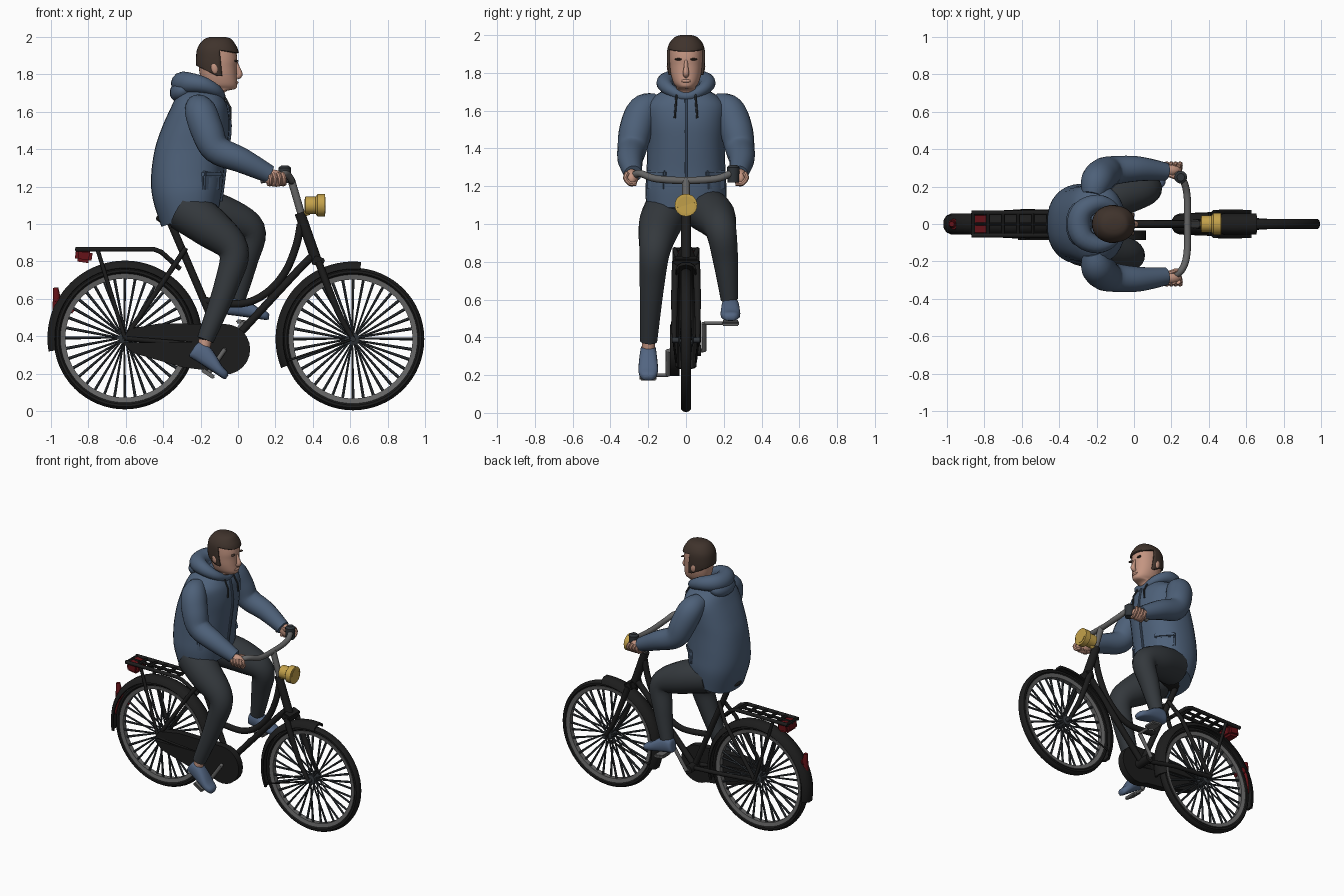
import bpy, bmesh
from math import sin, cos, pi, radians
from mathutils import Vector, Matrix

if "Cube" in bpy.data.objects:
    bpy.data.objects.remove(bpy.data.objects["Cube"])


def material(name, *rgb):
    m = bpy.data.materials.new(name)
    m.use_nodes = True
    m.diffuse_color = (*rgb, 1)
    bsdf = next(n for n in m.node_tree.nodes if n.type == 'BSDF_PRINCIPLED')
    bsdf.inputs["Base Color"].default_value = (*rgb, 1)
    return m


BLACK = material("black paint", .012, .012, .012)
STEEL = material("grey steel", .13, .13, .13)
SPOKE = material("dark spokes", .03, .036, .042)
JACKET = material("blue jacket", .075, .118, .19)
TROUSER = material("charcoal trousers", .034, .04, .046)
SHOE = material("blue shoes", .085, .13, .22)
SKIN = material("skin", .55, .3, .22)
HAIR = material("brown hair", .05, .033, .025)
GOLD = material("brass lamp", .55, .36, .07)
RED = material("red reflector", .13, .006, .009)


def finish(name, bm, mat, angle=40):
    bmesh.ops.recalc_face_normals(bm, faces=bm.faces)
    me = bpy.data.meshes.new(name)
    bm.to_mesh(me)
    bm.free()
    me.materials.append(mat)
    me.shade_smooth()
    me.set_sharp_from_angle(angle=radians(angle))
    ob = bpy.data.objects.new(name, me)
    bpy.context.collection.objects.link(ob)
    return ob


def ellipse(c, u, v, n=12, e=1.0):
    """Ring of points; e below 1 makes it squarer."""
    out = []
    for i in range(n):
        a, b = cos(2 * pi * i / n), sin(2 * pi * i / n)
        a, b = [abs(t) ** e * (1 if t > 0 else -1) for t in (a, b)]
        out.append(c + u * a + v * b)
    return out


def add_loft(bm, rings, closed=False, caps=True):
    vs = [[bm.verts.new(p) for p in r] for r in rings]
    n = len(vs[0])
    for i in range(len(vs) if closed else len(vs) - 1):
        a, b = vs[i], vs[(i + 1) % len(vs)]
        for j in range(n):
            k = (j + 1) % n
            bm.faces.new((a[j], a[k], b[k], b[j]))
    if caps and not closed:
        bm.faces.new(vs[0])
        bm.faces.new(vs[-1])


def spline(rows, k, closed=False):
    """Catmull-Rom subdivision of rows of any width."""
    p = [Vector(r) for r in rows]
    n = len(p)
    at = (lambda i: p[i % n]) if closed else (lambda i: p[min(max(i, 0), n - 1)])
    out = []
    for i in range(n if closed else n - 1):
        a, b, c, d = at(i - 1), at(i), at(i + 1), at(i + 2)
        for s in range(k):
            t = s / k
            out.append((b * 2 + (c - a) * t + (a * 2 - b * 5 + c * 4 - d) * t * t
                        + (b * 3 - a - c * 3 + d) * t ** 3) * .5)
    return out if closed else out + [p[-1]]


def add_tube(bm, pts, r, n=10, k=1, closed=False):
    """Round tube; r is one radius or one for each point."""
    rs = r if isinstance(r, (list, tuple)) else [r] * len(pts)
    rows = spline([(*p, q) for p, q in zip(pts, rs)], k, closed)
    cs = [Vector(w[:3]) for w in rows]
    m, rings, nor = len(cs), [], Vector((.13, .9, .37))
    for i, c in enumerate(cs):
        nxt = cs[(i + 1) % m] if closed else cs[min(i + 1, m - 1)]
        prv = cs[i - 1] if closed or i else cs[0]
        t = (nxt - prv).normalized()
        nor = (nor - t * nor.dot(t)).normalized()
        rings.append(ellipse(c, nor * rows[i][3], t.cross(nor) * rows[i][3], n))
    add_loft(bm, rings, closed)


def tube(name, pts, r, mat, n=10, k=1, closed=False):
    bm = bmesh.new()
    add_tube(bm, pts, r, n, k, closed)
    return finish(name, bm, mat)


def ball(name, loc, size, mat, rot=(0, 'Y')):
    bm = bmesh.new()
    m = Matrix.Translation(loc) @ Matrix.Rotation(radians(rot[0]), 4, rot[1]) @ Matrix.Diagonal((*size, 1))
    bmesh.ops.create_uvsphere(bm, u_segments=16, v_segments=10, radius=1, matrix=m)
    return finish(name, bm, mat, 60)


def box(name, loc, size, mat, rot=(0, 'Y'), bevel=.006):
    bm = bmesh.new()
    m = Matrix.Translation(loc) @ Matrix.Rotation(radians(rot[0]), 4, rot[1]) @ Matrix.Diagonal((*size, 1))
    bmesh.ops.create_cube(bm, size=1, matrix=m)
    bmesh.ops.bevel(bm, geom=bm.edges[:], offset=bevel, segments=2, affect='EDGES')
    return finish(name, bm, mat)


def wheel_sweep(name, section, hub, a0, a1, mat, steps=48):
    """Sweep a closed (radius, y) section around the axle, from a0 to a1 degrees."""
    closed = a1 - a0 == 360
    rings = []
    for i in range(steps if closed else steps + 1):
        a = radians(a0 + (a1 - a0) * i / steps)
        rings.append([hub + Vector((r * cos(a), y, r * sin(a))) for r, y in section])
    bm = bmesh.new()
    add_loft(bm, rings, closed)
    return finish(name, bm, mat)


def sides(pts, s):
    return [(x, y * s, z) for x, y, z in pts]


# Wheels with spokes and mudguards
REAR, FRONT = Vector((-.605, 0, .39)), Vector((.615, 0, .385))
tyre = [(.36 + .021 * cos(a * pi / 5), .028 * sin(a * pi / 5)) for a in range(10)]
rim = [(.318, -.017), (.345, -.023), (.345, .023), (.318, .017)]
arch = [(.375, -.055), (.398, -.045), (.414, -.02), (.414, .02), (.398, .045), (.375, .055),
        (.372, .048), (.392, .036), (.4, 0), (.392, -.036), (.372, -.048)]
for label, hub, a0, a1 in (("rear", REAR, -15, 190), ("front", FRONT, 84, 202)):
    wheel_sweep(label + "_tyre", tyre, hub, 0, 360, BLACK, 64)
    wheel_sweep(label + "_rim", rim, hub, 0, 360, STEEL, 64)
    wheel_sweep(label + "_mudguard", arch, hub, a0, a1, BLACK)
    tube(label + "_hub", [hub + Vector((0, y, 0)) for y in (-.075, -.04, -.035, .035, .04, .075)],
         [.014, .014, .034, .034, .014, .014], SPOKE, 14)
    bm = bmesh.new()
    for i in range(36):
        a, side = 2 * pi * i / 36, .028 * (-1) ** i
        lean = a + .16 * (-1) ** (i // 2)
        add_tube(bm, [hub + Vector((.025 * cos(lean), side, .025 * sin(lean))),
                      hub + Vector((.325 * cos(a), side * .2, .325 * sin(a)))], [.005, .0085], 6)
    finish(label + "_spokes", bm, SPOKE)

# Frame
tube("seat_tube", [(-.37, 0, 1.03), (-.07, 0, .33)], .02, BLACK)
tube("swept_top_tube", [(.335, 0, 1.0), (.31, 0, .88), (.25, 0, .74), (.15, 0, .63), (.02, 0, .575), (-.18, 0, .59)],
     .021, BLACK, k=6)
tube("down_tube", [(.4, 0, .83), (.3, 0, .73), (-.06, 0, .34)], .021, BLACK, k=4)
tube("head_tube", [(.33, 0, 1.06), (.425, 0, .79)], .028, BLACK, 14)
tube("bottom_bracket", [(-.07, -.08, .33), (-.07, .08, .33)], .03, BLACK, 14)
box("fork_crown", (.43, 0, .8), (.06, .13, .05), BLACK, (20, 'Y'))
for s, w in ((-1, "right"), (1, "left")):
    tube(w + "_fork_blade", sides([(.43, .055, .8), (.49, .06, .64), (.55, .062, .5), (.615, .062, .385)], s),
         [.02, .019, .016, .013], BLACK, k=4)
    tube(w + "_seat_stay", sides([(-.28, .02, .87), (-.36, .062, .75), (-.605, .065, .39)], s), .014, BLACK)
    tube(w + "_chain_stay", sides([(-.07, .03, .33), (-.3, .062, .36), (-.605, .065, .39)], s), .015, BLACK)
    tube(w + "_rack_stay", sides([(-.75, .06, .86), (-.605, .068, .39)], s), .011, BLACK)
    tube(w + "_rack_rail", sides([(-.87, .06, .865), (-.45, .06, .865), (-.41, .055, .85), (-.31, .02, .76)], s),
         .013, BLACK)
    tube(w + "_mudguard_stay", sides([(.615, .066, .385), (.265, .052, .27)], s), .006, BLACK)
for i in range(6):
    x = -.86 + .08 * i
    tube("rack_crossbar", [(x, -.06, .865), (x, .06, .865)], .012, BLACK, 8)
tube("rack_spine", [(-.87, 0, .862), (-.45, 0, .862)], .01, BLACK, 8)
ball("saddle", (-.33, 0, 1.03), (.11, .08, .035), BLACK)

# Chain guard: a rounded front with two arms running to the rear hub
outline = [(-.07 + .135 * cos(radians(a)), .33 + .135 * sin(radians(a))) for a in range(-120, 91, 15)]
outline += [(-.42, .468), (-.58, .44), (-.61, .4), (-.24, .37), (-.62, .365), (-.56, .31), (-.3, .235)]
bm = bmesh.new()
face = bm.faces.new([bm.verts.new((x, -.085, z)) for x, z in outline])
new = bmesh.ops.extrude_face_region(bm, geom=[face])["geom"]
bmesh.ops.translate(bm, vec=(0, .05, 0), verts=[g for g in new if isinstance(g, bmesh.types.BMVert)])
finish("chain_guard", bm, BLACK)

# Cranks and pedals
for w, y0, y1, px, pz in (("right", -.095, -.2, -.16, .2), ("left", .095, .235, .03, .475)):
    tube(w + "_crank", [(-.07, y0 * .8, .33), (-.07, y0, .33), (px, y0, pz)], .013, STEEL)
    tube(w + "_pedal_axle", [(px, y0, pz), (px, y1, pz)], .01, STEEL)
    box(w + "_pedal", (px, y1, pz), (.08, .09, .022), STEEL, (33 if y0 < 0 else 8, 'Y'))

# Handlebar, bell and lamps
tube("stem", [(.345, 0, 1.03), (.285, 0, 1.235)], .021, STEEL, 12)
half = [(.12, .28, 1.235), (.2, .28, 1.25), (.255, .245, 1.268), (.283, .16, 1.24)]
tube("handlebar", half + [(.285, 0, 1.23)] + sides(half, -1)[::-1], .019, STEEL, 12, 6)
tube("bell", [(.25, .25, 1.22), (.25, .25, 1.3), (.25, .25, 1.312)], [.03, .034, .02], SPOKE, 14)
tube("headlamp", [(x, 0, 1.1) for x in (.355, .36, .415, .425, .465, .469, .45)],
     [.025, .046, .046, .06, .06, .046, .04], GOLD, 20)
tube("headlamp_lens", [(.44, 0, 1.1), (.456, 0, 1.1)], .043, STEEL, 20)
tube("headlamp_bracket", [(.335, 0, 1.05), (.38, 0, 1.065)], .016, GOLD)
box("rack_reflector", (-.825, 0, .83), (.09, .12, .07), RED, (8, 'Y'), .015)
tube("mudguard_reflector", [(-.975, 0, .66), (-.965, 0, .57), (-.985, 0, .43)], [.014, .026, .012], RED)
tube("mudguard_reflector_arm", [(-.965, 0, .6), (-.88, 0, .53)], [.03, .012], RED)

# Legs and shoes
shoe_rows = [(-.09, .01, .07, .022), (-.08, 0, .095, .04), (-.03, 0, .105, .045), (.03, 0, .085, .05),
             (.09, 0, .055, .052), (.13, 0, .045, .04), (.145, .005, .03, .02)]
legs = (("right", [(-.29, -.1, 1.08), (-.16, -.14, .99), (-.025, -.165, .86), (-.06, -.18, .68), (-.175, -.198, .38)],
         (-.19, -.2, .245), 33),
        ("left", [(-.25, .1, 1.08), (-.08, .15, 1.04), (.065, .185, .965), (.04, .21, .8), (-.005, .23, .6)],
         (.02, .235, .505), 8))
for w, path, foot, pitch in legs:
    tube(w + "_trouser_leg", path, [.12, .112, .083, .066, .046], TROUSER, 18, 6)
    place = Matrix.Translation(foot) @ Matrix.Rotation(radians(pitch), 4, 'Y')
    ankle = place @ Vector((-.035, 0, .06))
    tube(w + "_ankle", [path[-1], ankle], .035, SKIN, 14)
    bm = bmesh.new()
    add_loft(bm, [ellipse(Vector((x, 0, (a + b) / 2)), Vector((0, h, 0)), Vector((0, 0, (b - a) / 2)), 16, .75)
                  for x, a, b, h in spline(shoe_rows, 3)])
    bm.transform(place)
    finish(w + "_shoe", bm, SHOE, 60)

# Jacket body: rows of back x, back z, front x, front z, half width
body = [(-.41, .985, -.1, 1.09, .2), (-.455, 1.13, -.085, 1.18, .215), (-.465, 1.25, -.075, 1.28, .21),
        (-.445, 1.4, -.055, 1.42, .205), (-.405, 1.52, -.045, 1.53, .21), (-.36, 1.62, -.055, 1.62, .21),
        (-.33, 1.68, -.075, 1.67, .17), (-.29, 1.72, -.09, 1.7, .11), (-.25, 1.74, -.12, 1.71, .07)]
bm = bmesh.new()
add_loft(bm, [ellipse(Vector(((a + c) / 2, 0, (b + d) / 2)), Vector(((c - a) / 2, 0, (d - b) / 2)),
                      Vector((0, h, 0)), 32, .85) for a, b, c, d, h in spline(body, 4)])
finish("jacket_body", bm, JACKET, 60)
tube("hood", [(-.09, 0, 1.675), (-.115, .085, 1.71), (-.19, .112, 1.745), (-.27, .075, 1.755), (-.295, 0, 1.75),
              (-.27, -.075, 1.755), (-.19, -.112, 1.745), (-.115, -.085, 1.71)],
     [.025, .032, .045, .058, .064, .058, .045, .032], JACKET, 14, 4, True)
ball("hood_drape", (-.295, 0, 1.715), (.075, .12, .06), JACKET, (-35, 'Y'))
tube("jacket_placket", [(-.062, 0, 1.66), (-.041, 0, 1.53), (-.051, 0, 1.42), (-.07, 0, 1.28), (-.09, 0, 1.12)],
     .008, JACKET, 8, 3)
for s, w in ((-1, "right"), (1, "left")):
    tube(w + "_sleeve", sides([(-.22, .15, 1.635), (-.2, .225, 1.6), (-.165, .265, 1.5), (-.115, .285, 1.4),
                               (.02, .295, 1.34), (.17, .28, 1.265)], s),
         [.06, .085, .088, .078, .067, .048], JACKET, 18, 5)
    box(w + "_pocket", (-.15, .15 * s, 1.225), (.035, .13, .1), JACKET, (42 * s, 'Z'), .01)
    box(w + "_pocket_flap", (-.14, .155 * s, 1.265), (.035, .14, .035), JACKET, (42 * s, 'Z'), .008)
    tube(w + "_drawstring", sides([(-.075, .05, 1.685), (-.04, .055, 1.62), (-.04, .06, 1.56)], s), .006, TROUSER, 6)
    # Hands closed on the grips
    ball(w + "_fist", (.195, .288 * s, 1.245), (.062, .036, .045), SKIN, (15, 'Y'))
    for i in range(4):
        x = .165 + .024 * i
        tube(w + "_finger", sides([(x, .31, 1.27), (x + .01, .322, 1.245), (x + .01, .3, 1.215), (x, .265, 1.215)], s),
             .013, SKIN, 8, 2)
    tube(w + "_thumb", sides([(.17, .27, 1.265), (.22, .25, 1.27), (.25, .255, 1.26)], s), .013, SKIN, 8, 2)
    # Ears and brows
    ball(w + "_ear", (-.125, .09 * s, 1.835), (.02, .012, .033), SKIN, (-10, 'Y'))
    ball(w + "_brow", (-.012, .038 * s, 1.872), (.012, .025, .006), HAIR, (-22 * s, 'Z'))

# Head: rows of z, back x, front x, half width
head = [(1.64, -.2, -.09, .06), (1.705, -.19, -.07, .058), (1.722, -.185, -.015, .05), (1.745, -.19, -.004, .066),
        (1.79, -.202, -.006, .08), (1.84, -.21, -.007, .086), (1.88, -.212, -.004, .088), (1.93, -.207, -.012, .085),
        (1.965, -.19, -.03, .07), (1.985, -.16, -.06, .04)]


def head_rings(rows, grow):
    return [ellipse(Vector(((b + f) / 2, 0, z)), Vector(((f - b) / 2 + grow, 0, 0)), Vector((0, h + grow, 0)), 32, .92)
            for z, b, f, h in spline(rows, 4)]


bm = bmesh.new()
add_loft(bm, head_rings(head, 0))
finish("head", bm, SKIN, 60)
tube("nose", [(-.01, 0, 1.865), (.001, 0, 1.83), (.008, 0, 1.798), (-.008, 0, 1.783)], [.008, .012, .017, .012],
     SKIN, 10, 3)
ball("mouth", (-.01, 0, 1.757), (.012, .028, .009), SKIN)

# Hair: a shell around the skull, trimmed at the hairline and behind the ears
bm = bmesh.new()
add_loft(bm, head_rings(head[4:-1] + [(1.99, -.165, -.05, .045), (2.0, -.135, -.08, .015)], .013))
for co, no in (((0, 0, 1.915), (.15, 0, 1)), ((-.085, 0, 1.8), (1, 0, .1)), ((-.15, 0, 1.81), (.5, 0, 1))):
    bmesh.ops.bisect_plane(bm, geom=bm.verts[:] + bm.edges[:] + bm.faces[:], plane_co=co, plane_no=no)


def is_hair(p):
    fringe = p.z - 1.915 + .15 * p.x > 0
    behind = p.x + .085 + .1 * (p.z - 1.8) < 0
    return fringe or (behind and p.z - 1.81 + .5 * (p.x + .15) > 0)


bmesh.ops.delete(bm, geom=[f for f in bm.faces if not is_hair(f.calc_center_median())], context='FACES')
hair = finish("hair", bm, HAIR, 60)
thick = hair.modifiers.new("thickness", 'SOLIDIFY')
thick.thickness = .014
